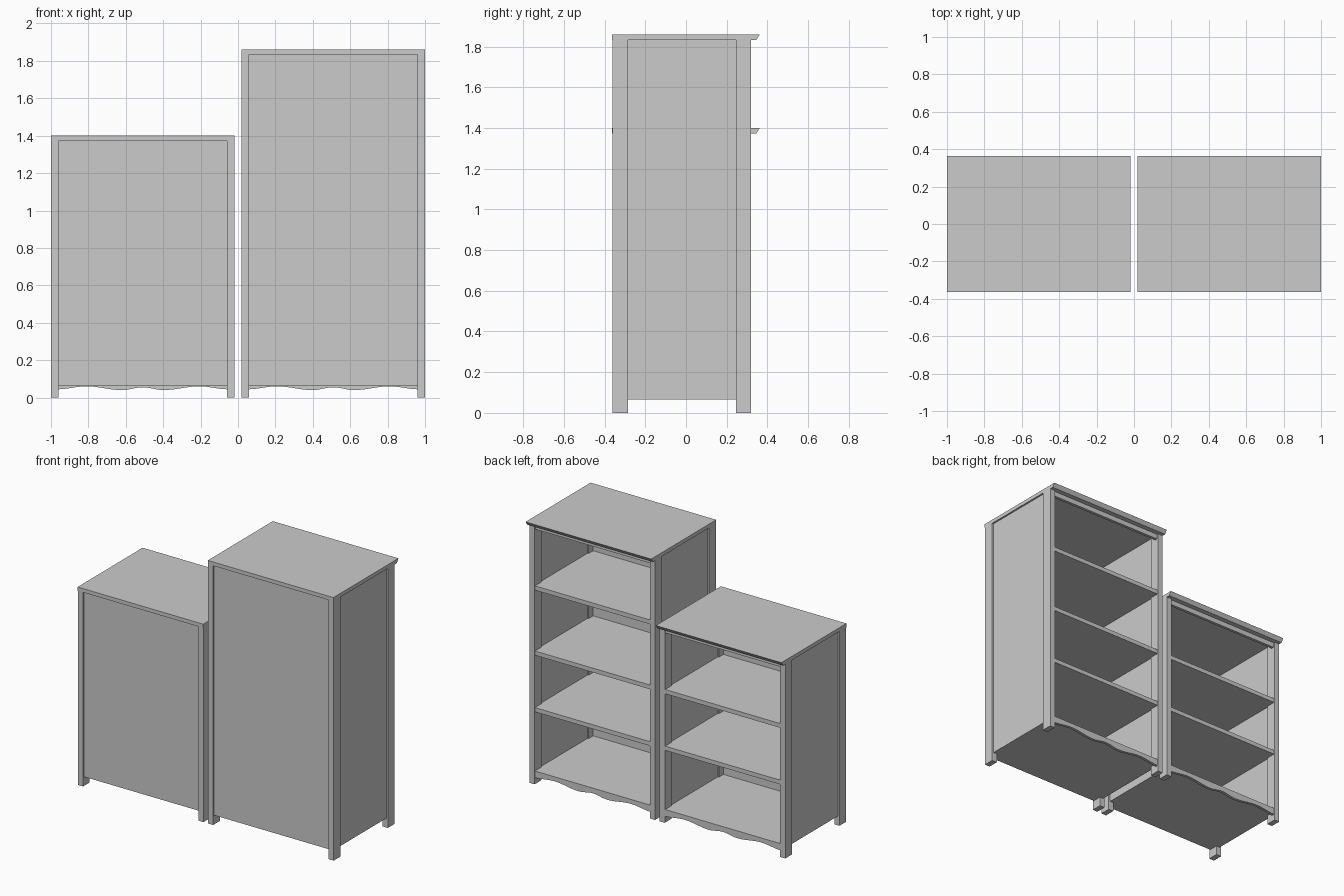
import bpy, bmesh
from math import cos, pi

if "Cube" in bpy.data.objects:
    bpy.data.objects.remove(bpy.data.objects["Cube"])

HALF = 0.491          # half width of a bookcase
POST_W, POST_D = 0.04, 0.075
BACK, FRONT = -0.36, 0.32
BOTTOM = 0.065


def prism(name, profile, to_3d, extrude):
    """Extrude a closed 2D profile along a vector into a solid."""
    bm = bmesh.new()
    face = bm.faces.new([bm.verts.new(to_3d(a, b)) for a, b in profile])
    moved = bmesh.ops.extrude_face_region(bm, geom=[face])["geom"]
    bmesh.ops.translate(bm, vec=extrude,
                        verts=[v for v in moved if isinstance(v, bmesh.types.BMVert)])
    bmesh.ops.recalc_face_normals(bm, faces=bm.faces)
    mesh = bpy.data.meshes.new(name)
    bm.to_mesh(mesh)
    bm.free()
    obj = bpy.data.objects.new(name, mesh)
    bpy.context.collection.objects.link(obj)
    return obj


def box(name, x0, x1, y0, y1, z0, z1):
    rect = [(x0, y0), (x1, y0), (x1, y1), (x0, y1)]
    return prism(name, rect, lambda a, b: (a, b, z0), (0, 0, z1 - z0))


def wave(x):
    """Scalloped lower edge, eased between high and low points."""
    keys = [(0, 0.055), (0.11, 0.04), (0.30, 0.06), (0.46, 0.044)]
    d = min(abs(x), 0.46)
    for (d0, z0), (d1, z1) in zip(keys, keys[1:]):
        if d <= d1:
            t = (1 - cos(pi * (d - d0) / (d1 - d0))) / 2
            return z0 + (z1 - z0) * t


def bookcase(label, cx, height, shelf_tops):
    under = height - 0.027
    inner = HALF - POST_W
    # corner posts and recessed side panels
    for side, s in (("left", -1), ("right", 1)):
        xa, xb = sorted((cx + s * HALF, cx + s * inner))
        for end, y in (("rear", BACK), ("front", FRONT - POST_D)):
            box(f"{label}_{side}_{end}_post", xa, xb, y, y + POST_D, 0, under)
        pa, pb = sorted((cx + s * (HALF - 0.012), cx + s * (HALF - 0.032)))
        box(f"{label}_{side}_panel", pa, pb, BACK + POST_D, FRONT - POST_D, BOTTOM, under)
    # closed panel and rail under the top
    box(f"{label}_closing_panel", cx - inner, cx + inner, BACK + 0.01, BACK + 0.025, BOTTOM, under)
    box(f"{label}_top_rail", cx - inner, cx + inner, 0.29, 0.31, under - 0.035, under)
    # shelves and floor
    wide = HALF - 0.032
    for i, z in enumerate(shelf_tops):
        box(f"{label}_shelf_{i + 1}", cx - wide, cx + wide, BACK + 0.025, 0.315, z - 0.03, z)
    box(f"{label}_floor", cx - wide, cx + wide, BACK + 0.025, 0.295, BOTTOM, 0.092)
    # scalloped apron
    n = 48
    xs = [-inner + 2 * inner * i / n for i in range(n + 1)]
    outline = [(x, wave(x)) for x in xs] + [(inner, 0.092), (-inner, 0.092)]
    prism(f"{label}_apron", outline, lambda a, b: (cx + a, 0.295, b), (0, 0.02, 0))
    # top board with slanted open-side edge
    profile = [(-0.363, under), (0.345, under), (0.363, height), (-0.363, height)]
    prism(f"{label}_top_board", profile, lambda a, b: (cx - HALF, a, b), (2 * HALF, 0, 0))


bookcase("short", -0.509, 1.40, [0.54, 0.94])
bookcase("tall", 0.509, 1.86, [0.54, 0.94, 1.40])
